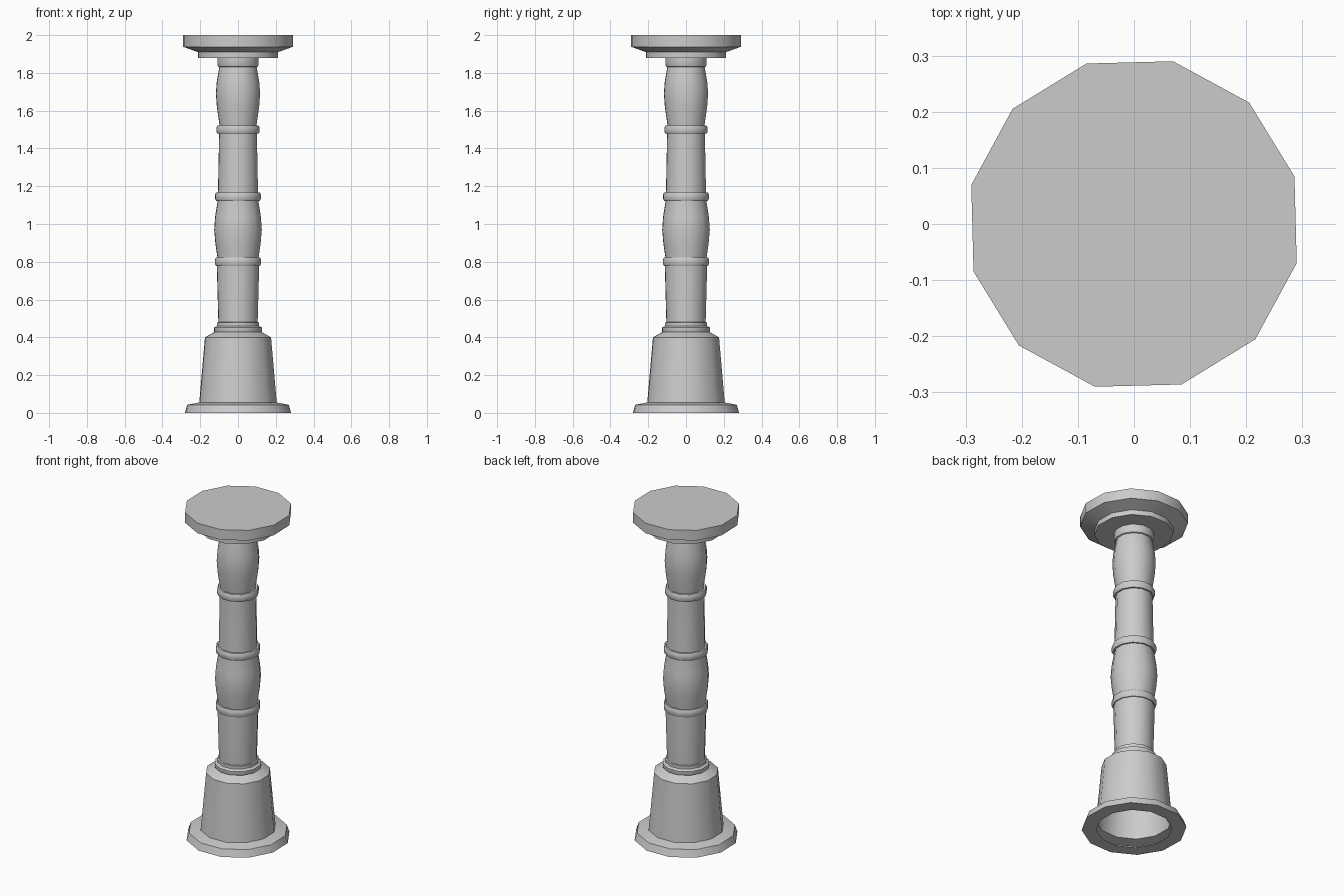
import bpy, bmesh, math

if "Cube" in bpy.data.objects:
    bpy.data.objects.remove(bpy.data.objects["Cube"])

SIDES = 12
TURN = math.radians(16.5)          # rotation of the 12-gon seen from above
K = 1 / math.cos(math.radians(13.5))  # silhouette half-width -> corner radius


def lathe(name, profile, cap_top=False):
    """Spin a (half-width, z) profile, listed from bottom to top."""
    bm = bmesh.new()
    rings = []
    for w, z in profile:
        rings.append([bm.verts.new((w * K * math.cos(TURN + i * math.tau / SIDES),
                                    w * K * math.sin(TURN + i * math.tau / SIDES), z))
                      for i in range(SIDES)])
    for a, b in zip(rings, rings[1:]):
        for i in range(SIDES):
            j = (i + 1) % SIDES
            bm.faces.new((a[i], a[j], b[j], b[i]))
    if cap_top:
        bm.faces.new(rings[-1])
    mesh = bpy.data.meshes.new(name)
    bm.to_mesh(mesh)
    bm.free()
    obj = bpy.data.objects.new(name, mesh)
    bpy.context.collection.objects.link(obj)
    bpy.ops.object.select_all(action='DESELECT')
    obj.select_set(True)
    bpy.context.view_layer.objects.active = obj
    bpy.ops.object.shade_smooth_by_angle(angle=math.radians(32))
    return obj


def band(w_low, w_ring, w_high, z0, z1):
    """Profile of a raised ring with softened edges."""
    b = 0.011
    return [(w_low, z0), (w_ring - 0.005, z0), (w_ring, z0 + b),
            (w_ring, z1 - b), (w_ring - 0.005, z1), (w_high, z1)]


# Flared foot, hollow underneath
lathe("foot", [(0.203, 0), (0.282, 0), (0.268, 0.043), (0.205, 0.055)])

# Tapered pedestal with its collar
lathe("pedestal", [(0.205, 0.055), (0.175, 0.40), (0.125, 0.428),
                   (0.127, 0.432), (0.127, 0.452), (0.112, 0.46),
                   (0.112, 0.478), (0.104, 0.48)])

# Turned shaft: straight and bulging sections between rings
shaft = [(0.104, 0.48), (0.112, 0.775)]
shaft += band(0.112, 0.122, 0.109, 0.778, 0.822)
shaft += [(0.120, 0.90), (0.126, 0.97), (0.121, 1.04), (0.108, 1.12)]
shaft += band(0.108, 0.121, 0.106, 1.122, 1.167)
shaft += [(0.100, 1.475)]
shaft += band(0.100, 0.114, 0.098, 1.478, 1.522)
shaft += [(0.112, 1.62), (0.117, 1.69), (0.113, 1.75), (0.099, 1.83)]
shaft += [(0.105, 1.833), (0.109, 1.845), (0.109, 1.88)]
lathe("shaft", shaft)

# Stepped top plate
lathe("top_plate", [(0.109, 1.88), (0.213, 1.88), (0.213, 1.91),
                    (0.290, 1.938), (0.290, 2.0)], cap_top=True)
